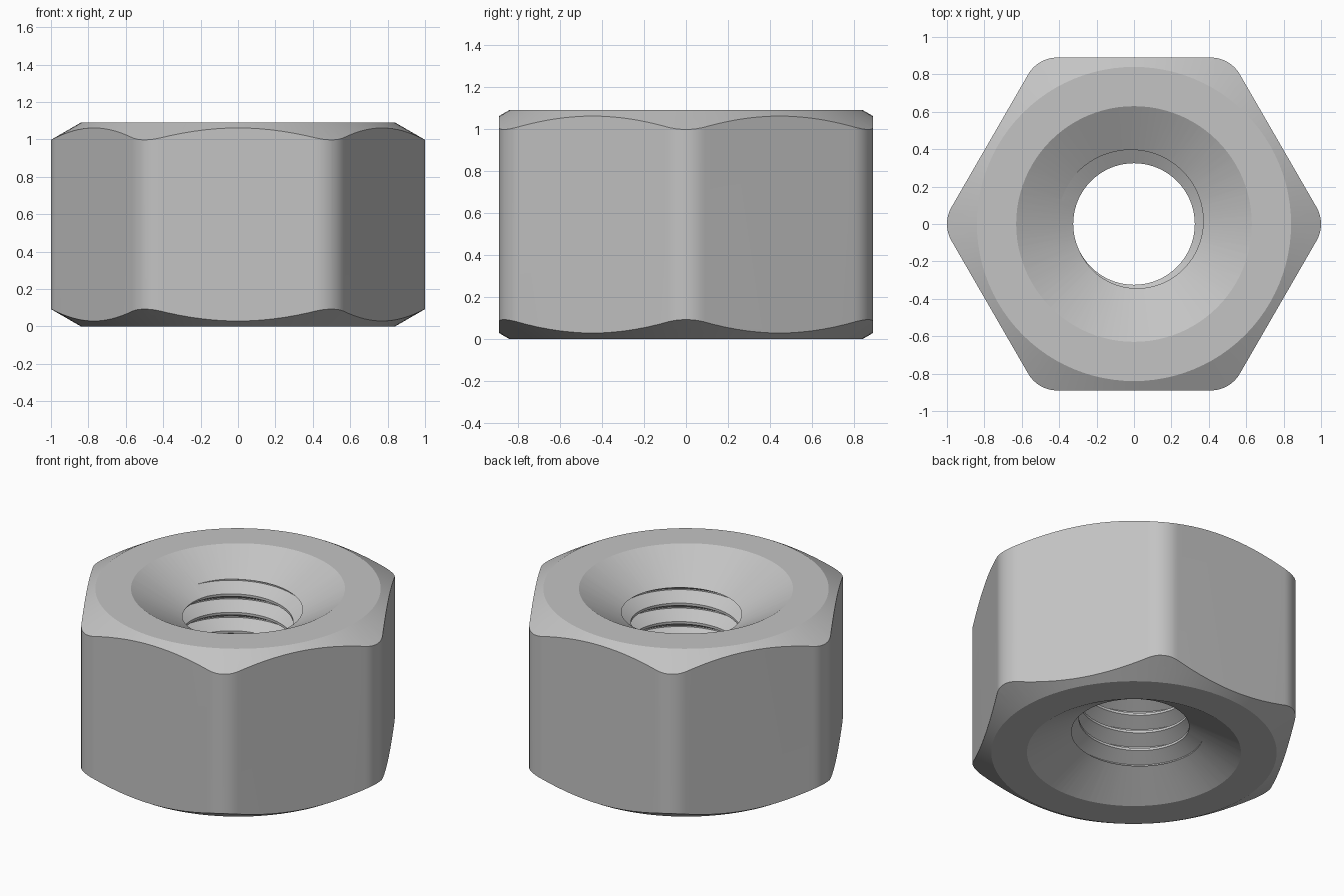
import bpy, bmesh, math
from mathutils import Matrix, Vector

cube = bpy.data.objects.get("Cube")
if cube:
    bpy.data.objects.remove(cube, do_unlink=True)

HEIGHT = 1.09
APOTHEM, FILLET = 0.89, 0.18
MINOR, MAJOR, PITCH = 0.325, 0.41, 0.12
SLOPE = math.tan(math.radians(30))

steel = bpy.data.materials.new("grey_steel")
steel.use_nodes = True
colour = (0.55, 0.55, 0.55, 1)
steel.diffuse_color = colour
steel.node_tree.nodes["Principled BSDF"].inputs["Base Color"].default_value = colour


def make_object(name, bm):
    bmesh.ops.recalc_face_normals(bm, faces=bm.faces)
    mesh = bpy.data.meshes.new(name)
    bm.to_mesh(mesh)
    bm.free()
    mesh.materials.append(steel)
    obj = bpy.data.objects.new(name, mesh)
    bpy.context.collection.objects.link(obj)
    return obj


def lathe(name, profile, steps=96):
    """Solid of revolution from (radius, height) points that start and end on the axis."""
    bm = bmesh.new()
    verts = [bm.verts.new((r, 0, z)) for r, z in profile]
    edges = [bm.edges.new(pair) for pair in zip(verts, verts[1:])]
    bmesh.ops.spin(bm, geom=verts + edges, axis=(0, 0, 1), cent=(0, 0, 0),
                   angle=math.tau, steps=steps)
    bmesh.ops.remove_doubles(bm, verts=bm.verts, dist=1e-5)
    return make_object(name, bm)


def rounded_hex_prism(name):
    bm = bmesh.new()
    centre = (APOTHEM - FILLET) / math.cos(math.pi / 6)
    points = []
    for corner in range(6):
        a = corner * math.pi / 3
        for i in range(13):
            b = a + (i / 12 - 0.5) * math.pi / 3
            points.append((centre * math.cos(a) + FILLET * math.cos(b),
                           centre * math.sin(a) + FILLET * math.sin(b), 0))
    face = bm.faces.new([bm.verts.new(p) for p in points])
    top = bmesh.ops.extrude_face_region(bm, geom=[face])["geom"]
    bmesh.ops.translate(bm, vec=(0, 0, HEIGHT),
                        verts=[v for v in top if isinstance(v, bmesh.types.BMVert)])
    return make_object(name, bm)


def threaded_rod(name, start, turns, steps=72):
    """Right-hand screw: one pitch of profile swept along a helix, closed by fans."""
    bm = bmesh.new()
    groove = [(MINOR, 0), (MAJOR, 0.048), (MAJOR, 0.056), (MINOR, 0.104), (MINOR, PITCH)]
    rows = []
    for i in range(turns * steps + 1):
        turn = Matrix.Rotation(math.tau * (i % steps) / steps, 3, 'Z')
        lift = start + PITCH * i / steps
        rows.append([bm.verts.new(turn @ Vector((r, 0, z + lift))) for r, z in groove])
    for a, b in zip(rows, rows[1:]):
        for k in range(len(groove) - 1):
            bm.faces.new((a[k], b[k], b[k + 1], a[k + 1]))
    bmesh.ops.remove_doubles(bm, verts=bm.verts, dist=1e-5)
    tips = [bm.verts.new((0, 0, z)) for z in (start - PITCH, start + PITCH * (turns + 2))]
    for edge in [e for e in bm.edges if e.is_boundary]:
        upper = edge.verts[0].co.z > HEIGHT / 2
        bm.faces.new((*edge.verts, tips[upper]))
    return make_object(name, bm)


def cut(target, cutter, operation):
    mod = target.modifiers.new(cutter.name, 'BOOLEAN')
    mod.operation, mod.solver, mod.object = operation, 'EXACT', cutter
    bpy.context.view_layer.objects.active = target
    bpy.ops.object.modifier_apply(modifier=mod.name)
    bpy.data.objects.remove(cutter, do_unlink=True)


# Hexagonal body with rounded corners
nut = rounded_hex_prism("hex_nut")

# Conical chamfers trimming the outer corners
flare = 0.4 * SLOPE
cut(nut, lathe("corner_chamfer", [(0, 0), (0.84, 0), (1.24, flare),
                                  (1.24, HEIGHT - flare), (0.84, HEIGHT), (0, HEIGHT)]),
    'INTERSECT')

# Threaded bore
cut(nut, threaded_rod("thread_cutter", -0.219, 13), 'DIFFERENCE')

# Countersinks at both ends
out, deep = 0.1, 0.43 * SLOPE
wide = 0.63 + out / SLOPE
cut(nut, lathe("countersink_cutter", [(0, -out), (wide, -out), (0.2, deep),
                                      (0.2, HEIGHT - deep), (wide, HEIGHT + out),
                                      (0, HEIGHT + out)]),
    'DIFFERENCE')

# Smooth curved surfaces, keep machined edges crisp
bpy.ops.object.select_all(action='DESELECT')
nut.select_set(True)
bpy.context.view_layer.objects.active = nut
bpy.ops.object.shade_smooth_by_angle(angle=math.radians(25))
